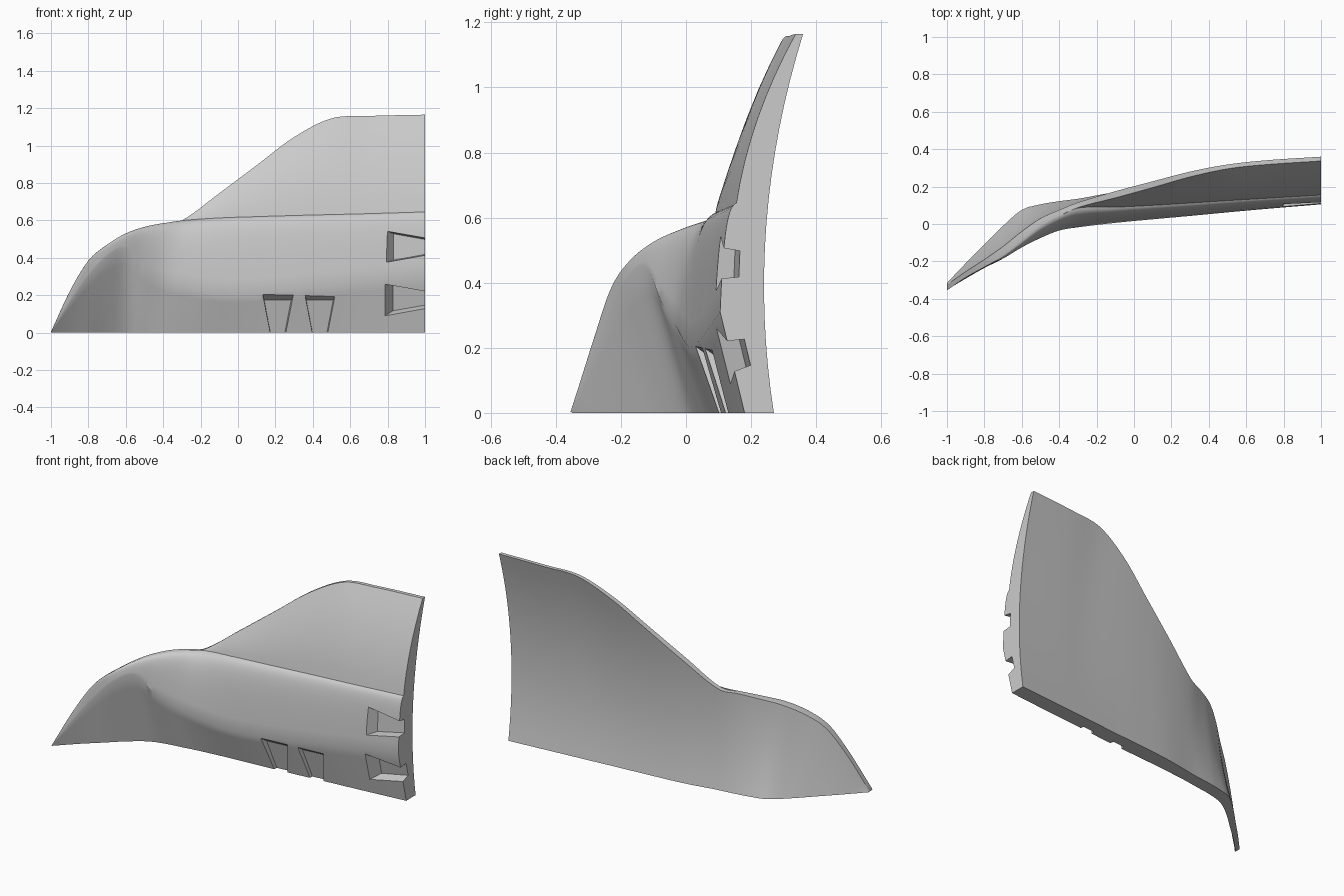
import bpy, bmesh, math
from mathutils import Vector

cube = bpy.data.objects.get("Cube")
if cube:
    bpy.data.objects.remove(cube, do_unlink=True)

grey = bpy.data.materials.new("plain grey")
grey.use_nodes = True
colour = (0.6, 0.6, 0.6, 1)
grey.diffuse_color = colour
grey.node_tree.nodes["Principled BSDF"].inputs["Base Color"].default_value = colour

# Guide lines of the panel, given at shared stations along x
STATIONS = [-1, -.9, -.8, -.7, -.6, -.5, -.4, -.3, -.1, .1, .3, .5, .7, 1]
TOP_Z = [.004, .22, .385, .47, .53, .565, .585, .6, .745, .895, 1.045, 1.145, 1.158, 1.165]
TOP_BACK = [-.325, -.255, -.19, -.12, -.04, .03, .075, .115, .175, .228, .28, .318, .34, .36]
LEDGE_Y = [-.355, -.285, -.23, -.17, -.09, -.015, .04, .085, .09, .1, .112, .125, .137, .155]
CREASE_Y = [-.352, -.292, -.235, -.185, -.125, -.075, -.035, -.018, .006, .025, .043, .062, .08, .105]
CREASE_Z = [.002, .16, .3, .41, .45, .34, .275, .242, .205, .207, .225, .25, .275, .31]
FOOT_FRONT = [-.35, -.25, -.16, -.07, 0, .03, .045, .06, .08, .095, .112, .132, .15, .18]
FOOT_BACK = [-.315, -.21, -.11, -.01, .075, .105, .122, .135, .17, .19, .207, .225, .243, .27]
# The ledge and the wing front part company right of the shoulder
LEDGE_Z = [z - .001 for z in TOP_Z[:8]] + [.613, .62, .626, .631, .636, .645]
TOP_FRONT = [y + .003 for y in LEDGE_Y[:8]] + [.14, .195, .252, .295, .317, .337]


def sample(values, x):
    """Smooth Hermite interpolation of a guide line at x."""
    last = len(STATIONS) - 1
    i = max(k for k in range(last) if STATIONS[k] <= x or k == 0)

    def slope(k):
        a, b = max(k - 1, 0), min(k + 1, last)
        return (values[b] - values[a]) / (STATIONS[b] - STATIONS[a])

    h = STATIONS[i + 1] - STATIONS[i]
    t = (x - STATIONS[i]) / h
    s = t * t * (3 - 2 * t)
    return (values[i] * (1 - s) + values[i + 1] * s
            + h * t * (1 - t) * ((1 - t) * slope(i) - t * slope(i + 1)))


def bezier(points, steps):
    """Bezier curve of any degree, without its last point."""
    n = len(points) - 1
    out = []
    for k in range(steps):
        t = k / steps
        out.append(sum((p * math.comb(n, j) * t ** j * (1 - t) ** (n - j)
                        for j, p in enumerate(points)), Vector((0, 0))))
    return out


def section(x):
    """Closed outline in the y-z plane."""
    def at(ys, z):
        return Vector((sample(ys, x), z))
    height = sample(TOP_Z, x)
    foot, heel = at(FOOT_FRONT, 0), at(FOOT_BACK, 0)
    crease = at(CREASE_Y, sample(CREASE_Z, x))
    ledge = at(LEDGE_Y, sample(LEDGE_Z, x))
    front, back = at(TOP_FRONT, height), at(TOP_BACK, height)
    corner = Vector((crease.x + (ledge.x - crease.x) * .25,
                     ledge.y - (ledge.y - crease.y) * .05))
    wing_mid = (ledge + front) / 2 - Vector((.1 * (height - ledge.y), 0))
    back_mid = (back + heel) / 2 - Vector((.1 * height ** 2, 0))
    return (bezier([foot, crease], 5)
            + bezier([crease, crease.lerp(corner, .9), ledge.lerp(corner, .6), ledge], 12)
            + bezier([ledge, wing_mid, front], 8)
            + bezier([front, back], 1)
            + bezier([back, back_mid, heel], 16)
            + bezier([heel, foot], 1))


def make_object(name, bm):
    bmesh.ops.recalc_face_normals(bm, faces=bm.faces)
    mesh = bpy.data.meshes.new(name)
    bm.to_mesh(mesh)
    bm.free()
    mesh.materials.append(grey)
    obj = bpy.data.objects.new(name, mesh)
    bpy.context.collection.objects.link(obj)
    return obj


# Curved panel lofted from the sections
COLUMNS = 90
bm = bmesh.new()
rings = []
for c in range(COLUMNS + 1):
    x = -1 + 2 * c / COLUMNS
    rings.append([bm.verts.new((x, p.x, p.y)) for p in section(x)])
for a, b in zip(rings, rings[1:]):
    for i in range(len(a)):
        j = (i + 1) % len(a)
        bm.faces.new((a[i], a[j], b[j], b[i]))
bm.faces.new(rings[0])
bm.faces.new(rings[-1])
panel = make_object("curved_panel", bm)


def cut_slot(name, origin, along, across, closed, opened, length, depth, draft):
    """Cut a dovetail slot with a drafted closed end, open at its far end."""
    along, across = Vector(along).normalized(), Vector(across).normalized()
    inward = along.cross(across)
    if inward.y < 0:
        inward.negate()
    bm = bmesh.new()
    layers = []
    for d in (-.04, depth):
        start, stop = draft * d, length * 1.3
        ring = []
        for u, side in ((start, -1), (start, 1), (stop, 1), (stop, -1)):
            half = closed + (opened - closed) * u / length - .2 * max(d, 0)
            ring.append(bm.verts.new(Vector(origin) + along * u + across * side * half + inward * d))
        layers.append(ring)
    low, high = layers
    bm.faces.new(low)
    bm.faces.new(high)
    for i in range(4):
        j = (i + 1) % 4
        bm.faces.new((low[i], low[j], high[j], high[i]))
    cutter = make_object(name, bm)
    cutter.hide_render = True
    mod = panel.modifiers.new(name, "BOOLEAN")
    mod.operation = "DIFFERENCE"
    mod.solver = "EXACT"
    mod.object = cutter
    bpy.context.view_layer.objects.active = panel
    bpy.ops.object.modifier_apply(modifier=name)
    bpy.data.objects.remove(cutter, do_unlink=True)


# Two slots open at the end face, two open at the foot
run = (1, .09, 0)
cut_slot("upper_end_slot", (.79, .09, .46), run, (0, .04, 1), .09, .052, .21, .055, .85)
cut_slot("lower_end_slot", (.79, .121, .175), run, (0, -.24, 1), .09, .052, .21, .05, .85)
for label, x in (("inner", .215), ("outer", .44)):
    cut_slot(label + "_foot_slot", (x, .016 + .09 * x, .205), (0, .27, -1), run,
             .087, .048, .21, .035, 1.2)

# Smooth shading with sharp edges kept
bpy.ops.object.select_all(action="DESELECT")
panel.select_set(True)
bpy.context.view_layer.objects.active = panel
bpy.ops.object.shade_smooth_by_angle(angle=math.radians(30))
